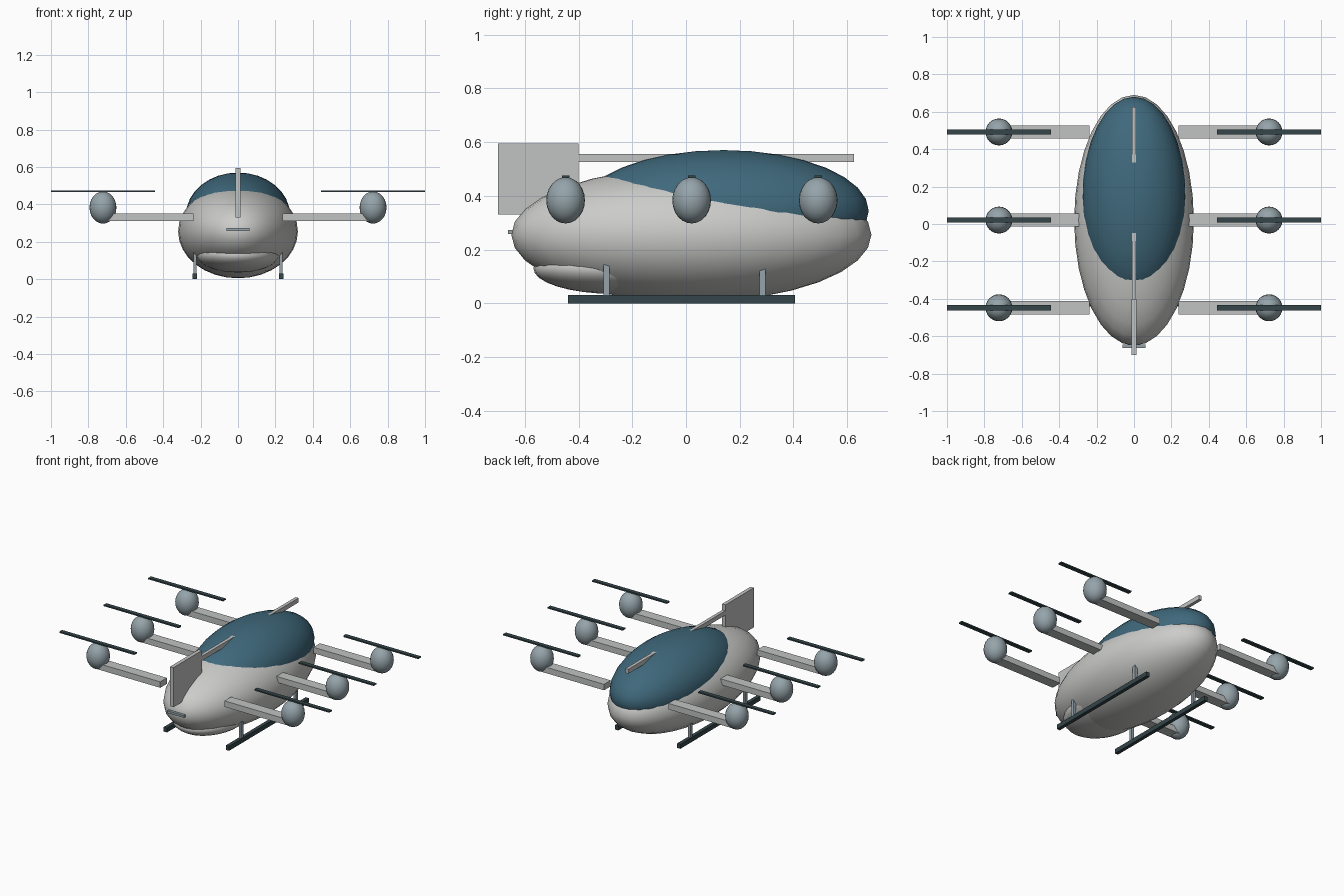
import bpy
import math

if "Cube" in bpy.data.objects:
    bpy.data.objects.remove(bpy.data.objects["Cube"])


def material(name, rgb):
    m = bpy.data.materials.new(name)
    m.diffuse_color = (*rgb, 1.0)
    m.use_nodes = True
    m.node_tree.nodes["Principled BSDF"].inputs["Base Color"].default_value = m.diffuse_color
    return m


HULL = material("hull light grey", (0.60, 0.60, 0.59))
FRAME = material("frame grey", (0.53, 0.55, 0.54))
GLASS = material("canopy blue", (0.050, 0.140, 0.200))
METAL = material("blue grey metal", (0.30, 0.37, 0.40))
DARK = material("dark slate", (0.035, 0.060, 0.068))


def ellipsoid(name, center, radii, mat, segments=32, rings=16):
    bpy.ops.mesh.primitive_uv_sphere_add(segments=segments, ring_count=rings,
                                         radius=1, location=center)
    ob = bpy.context.object
    ob.name = name
    ob.scale = radii
    bpy.ops.object.transform_apply(location=False, rotation=False, scale=True)
    bpy.ops.object.shade_smooth()
    ob.data.materials.append(mat)
    return ob


def box(name, low, high, mat):
    center = [(a + b) / 2 for a, b in zip(low, high)]
    bpy.ops.mesh.primitive_cube_add(size=1, location=center)
    ob = bpy.context.object
    ob.name = name
    ob.scale = [b - a for a, b in zip(low, high)]
    bpy.ops.object.transform_apply(location=False, rotation=False, scale=True)
    ob.data.materials.append(mat)
    return ob


def side_box(name, side, x, y, z, mat):
    """Box given by (low, high) ranges, mirrored to the chosen side in x."""
    xs = sorted((side * x[0], side * x[1]))
    return box(name, (xs[0], y[0], z[0]), (xs[1], y[1], z[1]), mat)


# Fuselage, canopy bulging out of it, and shallow chin under the nose
ellipsoid("fuselage", (0, 0.02, 0.255), (0.32, 0.67, 0.25), HULL)
ellipsoid("canopy", (0, 0.14, 0.344), (0.278, 0.54, 0.226), GLASS)
ellipsoid("chin", (0, -0.27, 0.13), (0.22, 0.298, 0.095), HULL)

# Upright fin, spine bar through the canopy, and small nose bar
box("fin", (-0.0125, -0.70, 0.33), (0.0125, -0.40, 0.595), FRAME)
box("spine_bar", (-0.011, -0.40, 0.525), (0.011, 0.625, 0.555), FRAME)
box("nose_bar", (-0.0625, -0.663, 0.258), (0.0625, -0.645, 0.273), METAL)

for label, side in (("left", -1), ("right", 1)):
    # Three arms per side, each with a motor pod and rotor
    for row, y in (("front", -0.448), ("middle", 0.021), ("rear", 0.492)):
        tag = f"{label}_{row}"
        side_box(f"arm_{tag}", side, (0.238, 0.72), (y - 0.035, y + 0.035),
                 (0.31, 0.35), FRAME)
        ellipsoid(f"motor_pod_{tag}", (side * 0.722, y, 0.383),
                  (0.072, 0.072, 0.086), METAL, 24, 12)
        side_box(f"rotor_{tag}", side, (0.445, 1.0), (y - 0.014, y + 0.014),
                 (0.466, 0.475), DARK)

    # Landing skid with two struts
    side_box(f"skid_{label}", side, (0.218, 0.242), (-0.44, 0.405), (0, 0.03), DARK)
    for row, y in (("front", -0.296), ("rear", 0.284)):
        side_box(f"strut_{label}_{row}", side, (0.221, 0.239),
                 (y - 0.011, y + 0.011), (0.02, 0.16), METAL)
